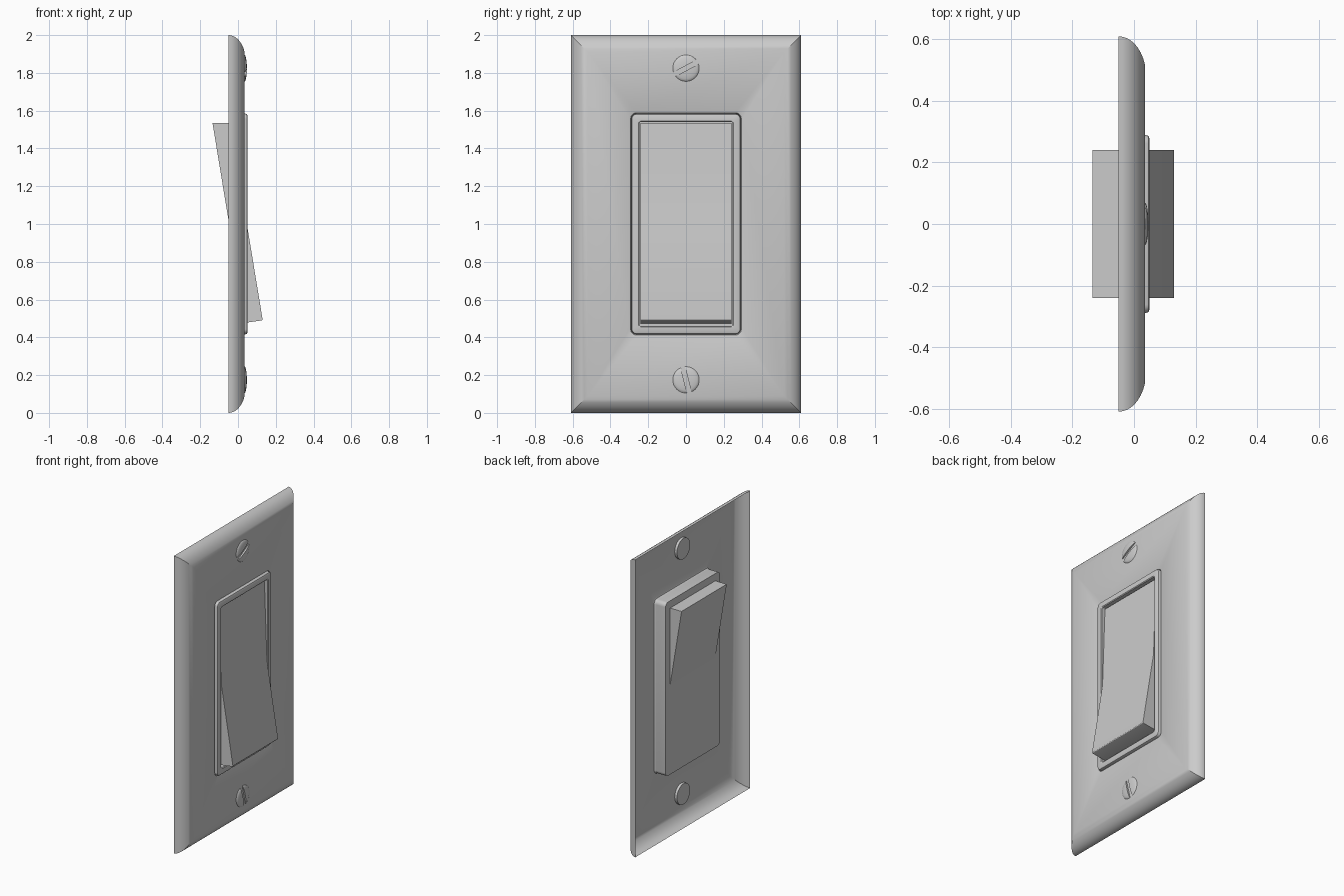
import bpy, bmesh, math

if "Cube" in bpy.data.objects:
    bpy.data.objects.remove(bpy.data.objects["Cube"])


def finish(name, bm, angle=30):
    mesh = bpy.data.meshes.new(name)
    bm.to_mesh(mesh)
    bm.free()
    ob = bpy.data.objects.new(name, mesh)
    bpy.context.collection.objects.link(ob)
    bpy.ops.object.select_all(action='DESELECT')
    ob.select_set(True)
    bpy.context.view_layer.objects.active = ob
    bpy.ops.object.shade_smooth_by_angle(angle=math.radians(angle))
    return ob


def rounded_ring(bm, hy, hz, x, r, n=5):
    """Rounded rectangle facing +x, centred on z = 1."""
    vs = []
    for k, (sy, sz) in enumerate([(1, 1), (-1, 1), (-1, -1), (1, -1)]):
        for i in range(n + 1):
            a = math.pi / 2 * (k + i / n)
            vs.append(bm.verts.new((x, sy * (hy - r) + r * math.cos(a),
                                    1 + sz * (hz - r) + r * math.sin(a))))
    return vs


def loft(name, rings, caps=False):
    bm = bmesh.new()
    loops = [rounded_ring(bm, *ring) for ring in rings]
    for a, b in zip(loops, loops[1:]):
        for i in range(len(a)):
            j = (i + 1) % len(a)
            bm.faces.new((a[i], a[j], b[j], b[i]))
    if caps:
        bm.faces.new(loops[0][::-1])
        bm.faces.new(loops[-1])
    bmesh.ops.remove_doubles(bm, verts=bm.verts, dist=1e-5)
    return finish(name, bm)


# wall plate: thin sheet with rolled edges and a rolled-in window
edge = [(0.0, 0.0)]
rings = []
steps = 8
for i in range(steps + 1):
    a = math.pi / 2 * i / steps * 0.8
    inset = 0.09 * (1 - math.cos(a)) / (1 - math.cos(math.pi * 0.4))
    x = -0.05 + 0.085 * math.sin(a) / math.sin(math.pi * 0.4)
    rings.append((0.61 - inset, 1.0 - inset, x, 0))
rings += [(0.300, 0.595, 0.035, 0.035), (0.293, 0.588, 0.032, 0.03),
          (0.289, 0.584, 0.022, 0.027)]
loft("wall_plate", rings)

# switch housing: rounded block with a recess for the rocker
loft("switch_housing", [
    (0.289, 0.584, -0.05, 0.027), (0.289, 0.584, 0.040, 0.027),
    (0.286, 0.581, 0.047, 0.025), (0.279, 0.574, 0.050, 0.02),
    (0.251, 0.546, 0.050, 0.012), (0.246, 0.541, 0.046, 0.010),
    (0.246, 0.541, 0.0, 0.010)], caps=True)

# rocker: bent side profile (x, z) extruded across y
profile = [(0.131, 0.490), (0.0, 0.472), (-0.03, 0.60), (-0.047, 1.0),
           (-0.135, 1.535), (0.028, 1.535), (0.047, 1.0)]
bm = bmesh.new()
sides = [[bm.verts.new((x, y, z)) for x, z in profile] for y in (-0.24, 0.24)]
for s in sides:
    bm.faces.new(s)
for i in range(len(profile)):
    j = (i + 1) % len(profile)
    bm.faces.new((sides[0][i], sides[0][j], sides[1][j], sides[1][i]))
bmesh.ops.recalc_face_normals(bm, faces=bm.faces)
nose = [e for e in bm.edges if all(v.co.x > 0.12 for v in e.verts)]
bmesh.ops.bevel(bm, geom=nose, offset=0.008, segments=3, profile=0.5,
                affect='EDGES')
finish("rocker", bm, 25)


# slotted dome screws
def screw(name, z, slot_angle):
    bm = bmesh.new()
    outline = [(0.018, 0.07), (0.035, 0.07)]
    outline += [(0.035 + 0.012 * math.sin(a), 0.07 * math.cos(a))
                for a in (math.radians(d) for d in (18, 36, 54, 72))]
    n = 32
    loops = [[bm.verts.new((x, r * math.cos(2 * math.pi * i / n),
                            z + r * math.sin(2 * math.pi * i / n)))
              for i in range(n)] for x, r in outline]
    for a, b in zip(loops, loops[1:]):
        for i in range(n):
            j = (i + 1) % n
            bm.faces.new((a[i], a[j], b[j], b[i]))
    bm.faces.new(loops[0][::-1])
    bm.faces.new(loops[-1])
    head = finish(name, bm, 35)
    bpy.ops.mesh.primitive_cube_add(size=1, location=(0.055, 0, z),
                                    rotation=(math.radians(slot_angle), 0, 0))
    cutter = bpy.context.object
    cutter.name = name + "_slot_cutter"
    cutter.scale = (0.04, 0.2, 0.024)
    cutter.hide_render = True
    cut = head.modifiers.new("slot", 'BOOLEAN')
    cut.operation = 'DIFFERENCE'
    cut.solver = 'EXACT'
    cut.object = cutter
    bpy.context.view_layer.objects.active = head
    bpy.ops.object.modifier_apply(modifier=cut.name)
    bpy.data.objects.remove(cutter)


screw("upper_screw", 1.825, 28)
screw("lower_screw", 0.175, 104)
